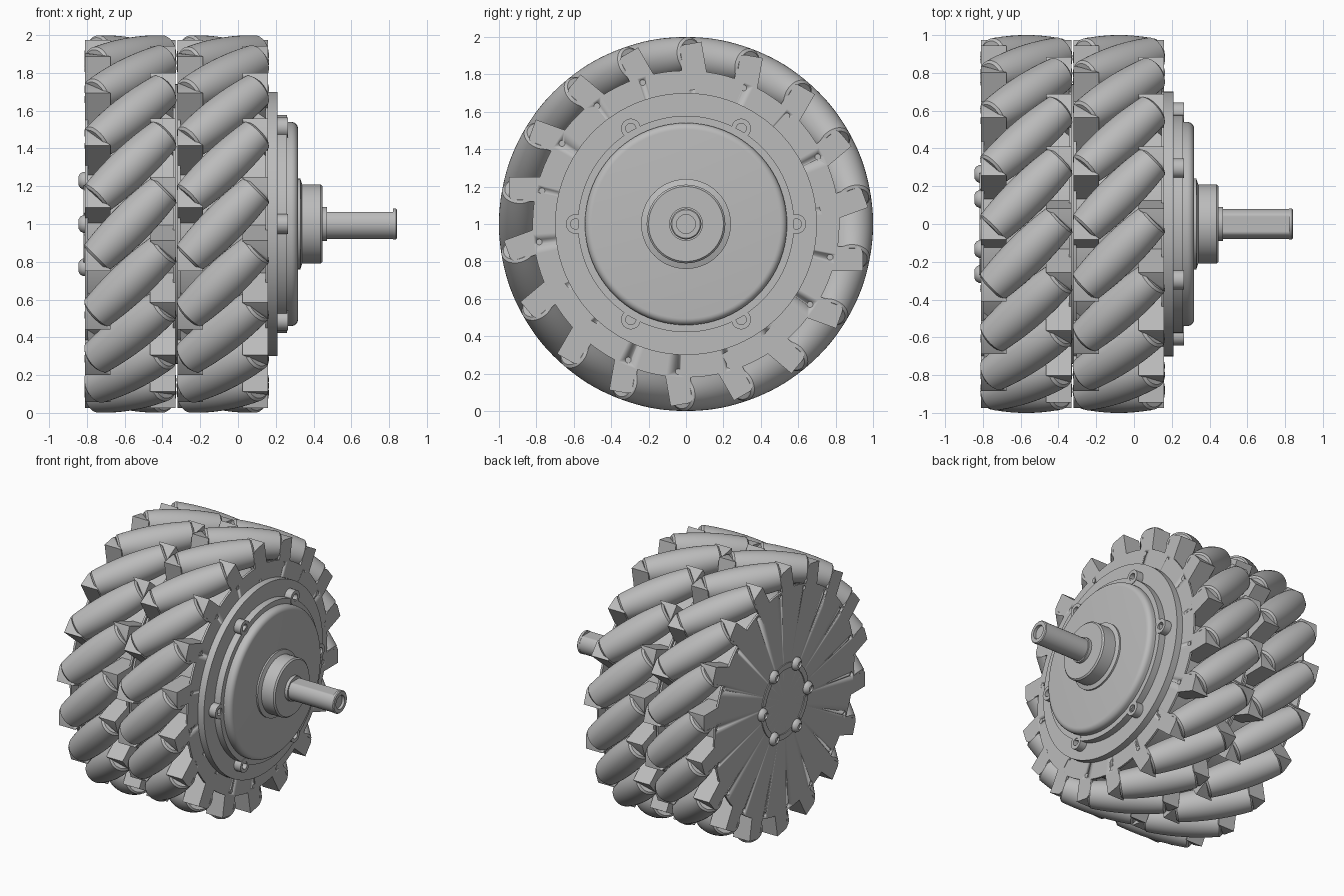
import bpy, bmesh
from math import radians, sin, cos, sqrt, pi
from mathutils import Matrix, Vector

default = bpy.data.objects.get("Cube")
if default:
    bpy.data.objects.remove(default)

grey = bpy.data.materials.new("plain grey")
grey.use_nodes = True
grey.diffuse_color = (0.5, 0.5, 0.5, 1)
bsdf = next(n for n in grey.node_tree.nodes if n.type == 'BSDF_PRINCIPLED')
bsdf.inputs["Base Color"].default_value = (0.5, 0.5, 0.5, 1)
bsdf.inputs["Roughness"].default_value = 0.6

AXLE = Matrix.Translation((0, 0, 1))   # wheel axis runs along x at this height
COUNT = 18                             # rollers per row
ROWS = (-0.57, -0.08)                  # row centres along x
HALF = 0.24                            # half width of a row


def finish(bm, name):
    """Turn a bmesh into a mesh with smooth faces and sharp edges."""
    bmesh.ops.recalc_face_normals(bm, faces=bm.faces)
    mesh = bpy.data.meshes.new(name)
    bm.to_mesh(mesh)
    bm.free()
    mesh.materials.append(grey)
    mesh.polygons.foreach_set("use_smooth", [True] * len(mesh.polygons))
    mesh.set_sharp_from_angle(angle=radians(32))
    return mesh


def place(name, mesh, matrix=Matrix()):
    ob = bpy.data.objects.new(name, mesh)
    bpy.context.collection.objects.link(ob)
    ob.matrix_world = AXLE @ matrix
    return ob


def lathe(name, profile, steps=96, closed=False):
    """Spin (x, radius) points round the x axis."""
    bm = bmesh.new()
    verts = [bm.verts.new((x, 0, r)) for x, r in profile]
    pairs = list(zip(verts, verts[1:]))
    if closed:
        pairs.append((verts[-1], verts[0]))
    edges = [bm.edges.new(p) for p in pairs]
    bmesh.ops.spin(bm, geom=verts + edges, cent=(0, 0, 0), axis=(1, 0, 0),
                   angle=2 * pi, steps=steps, use_duplicate=False)
    bmesh.ops.remove_doubles(bm, verts=bm.verts, dist=0.0002)
    return finish(bm, name)


def disc(name, x0, x1, r, steps=96):
    return lathe(name, [(x0, 0), (x0, r), (x1, r), (x1, 0)], steps)


def prism(name, outline, to3d, depth):
    """Extrude a flat outline by a depth vector."""
    bm = bmesh.new()
    face = bm.faces.new([bm.verts.new(to3d(*p)) for p in outline])
    out = bmesh.ops.extrude_face_region(bm, geom=[face])
    moved = [v for v in out["geom"] if isinstance(v, bmesh.types.BMVert)]
    bmesh.ops.translate(bm, verts=moved, vec=depth)
    return bm


def turn(degrees):
    return Matrix.Rotation(radians(degrees), 4, 'X')


# Side plate with a ring of small holes
def side_plate_mesh():
    plate = place("side_plate", disc("side_plate", -0.0075, 0.0075, 0.82))
    bm = bmesh.new()
    for i in range(COUNT):
        a = radians(93 + i * 360 / COUNT)
        m = Matrix.Translation((0, -0.79 * cos(a), 0.79 * sin(a)))
        m = m @ Matrix.Rotation(pi / 2, 4, 'Y')
        bmesh.ops.create_cone(bm, cap_ends=True, segments=12, radius1=0.016,
                              radius2=0.016, depth=0.1, matrix=m)
    cutter = place("hole_cutter", finish(bm, "hole_cutter"))
    cutter.hide_render = True
    mod = plate.modifiers.new("holes", 'BOOLEAN')
    mod.operation, mod.object, mod.solver = 'DIFFERENCE', cutter, 'EXACT'
    bpy.context.view_layer.update()
    graph = bpy.context.evaluated_depsgraph_get()
    mesh = bpy.data.meshes.new_from_object(plate.evaluated_get(graph))
    bpy.data.objects.remove(cutter)
    bpy.data.objects.remove(plate)
    return mesh


plate_mesh = side_plate_mesh()
place("inner_drum", disc("inner_drum", ROWS[0] - HALF + 0.005, ROWS[1] + HALF - 0.005, 0.74))

# Barrel roller: its outside follows the wheel's outer circle
DIST, LENGTH = 0.888, 0.25
barrel = []
for i in range(13):
    s = LENGTH * (i / 6 - 1)
    barrel.append((s, 1 - sqrt(DIST ** 2 + s * s / 2)))
end_r = barrel[0][1]
cap = [(LENGTH + 0.012, end_r - 0.014), (LENGTH + 0.012, 0.055),
       (LENGTH - 0.01, 0.05), (LENGTH - 0.01, 0.035), (LENGTH + 0.05, 0.035), (LENGTH + 0.05, 0)]
profile = [(-x, r) for x, r in reversed(cap)] + barrel + cap
roller_mesh = lathe("roller", profile, 40)

# Wedge tab that holds a roller end, with its outer corner rounded
wedge = [(-HALF, -0.12), (-0.225, -0.12), (-0.105, -0.24), (-0.105, -0.25), (-HALF, -0.25)]
bm = prism("roller_tab", wedge, lambda x, z: (x, -0.7, z), (0, -0.245, 0))
corner = [e for e in bm.edges
          if all(v.co.y < -0.9 for v in e.verts)
          and all(v.co.z > -0.245 for v in e.verts)]
bmesh.ops.bevel(bm, geom=corner, offset=0.035, segments=4, profile=0.5, affect='EDGES')
tab_mesh = finish(bm, "roller_tab")

for row, xc in zip(("right", "left"), ROWS):
    for side in (-1, 1):
        place(f"{row}_side_plate", plate_mesh,
              Matrix.Translation((xc + side * (HALF - 0.0075), 0, 0)))
    for i in range(COUNT):
        spot = turn(i * 360 / COUNT) @ Matrix.Translation((xc, 0, 0))
        tilt = Matrix.Translation((0, -DIST, 0)) @ Matrix.Rotation(-pi / 4, 4, 'Y')
        place(f"{row}_roller", roller_mesh, spot @ tilt)
        for half_turn in (0, pi):
            place(f"{row}_roller_tab", tab_mesh, spot @ Matrix.Rotation(half_turn, 4, 'Y'))

# Motor housing on the shaft side
place("motor_step", disc("motor_step", 0.15, 0.21, 0.70))
place("motor_flange", disc("motor_flange", 0.2, 0.26, 0.578))
dome = [(0.25, 0), (0.25, 0.54), (0.282, 0.54)]
for i in range(1, 7):
    a = i / 6 * pi / 2
    dome.append((0.282 + 0.036 * sin(a), 0.504 + 0.036 * cos(a)))
place("motor_dome", lathe("motor_dome", dome + [(0.318, 0)]))
place("shaft_boss", lathe("shaft_boss", [
    (0.31, 0), (0.31, 0.24), (0.33, 0.24), (0.34, 0.21), (0.437, 0.21),
    (0.447, 0.2), (0.447, 0.09), (0.47, 0.09), (0.47, 0)]))

# Screw ears round the flange
ear_mesh = lathe("flange_ear", [(0.2, 0.027), (0.2, 0.052), (0.264, 0.052), (0.264, 0.027)],
                 32, closed=True)
for i in range(6):
    place("flange_ear", ear_mesh, turn(i * 60) @ Matrix.Translation((0, 0.59, 0)))

# Shaft with a flat on top and a hollow tip
shaft = disc("shaft", 0.46, 0.82, 0.08, 48)
for v in shaft.vertices:
    v.co.z = min(v.co.z, 0.064)
place("shaft", shaft)
place("shaft_tip", lathe("shaft_tip", [
    (0.8, 0.05), (0.82, 0.064), (0.82, 0.082), (0.836, 0.082), (0.842, 0.076),
    (0.842, 0.05), (0.822, 0.05), (0.822, 0)], 48))

# Button screws and curved plates on the flat side
BACK = ROWS[0] - HALF
screw_mesh = lathe("button_screw", [
    (0.005, 0), (0.005, 0.047), (-0.01, 0.047), (-0.026, 0.038), (-0.035, 0.022),
    (-0.022, 0.02), (-0.022, 0)], 24)
angles = [radians(12 + 3 * k) for k in range(13)]
arc = [(0.275, a) for a in angles] + [(0.235, a) for a in reversed(angles)]
bm = prism("hub_arc", arc, lambda r, a: (0.001, r * cos(a), r * sin(a)), (-0.008, 0, 0))
arc_mesh = finish(bm, "hub_arc")
for i in range(6):
    spot = Matrix.Translation((BACK, 0, 0)) @ turn(i * 60)
    place("button_screw", screw_mesh, spot @ Matrix.Translation((0, 0.265, 0)))
    place("hub_arc", arc_mesh, spot)
